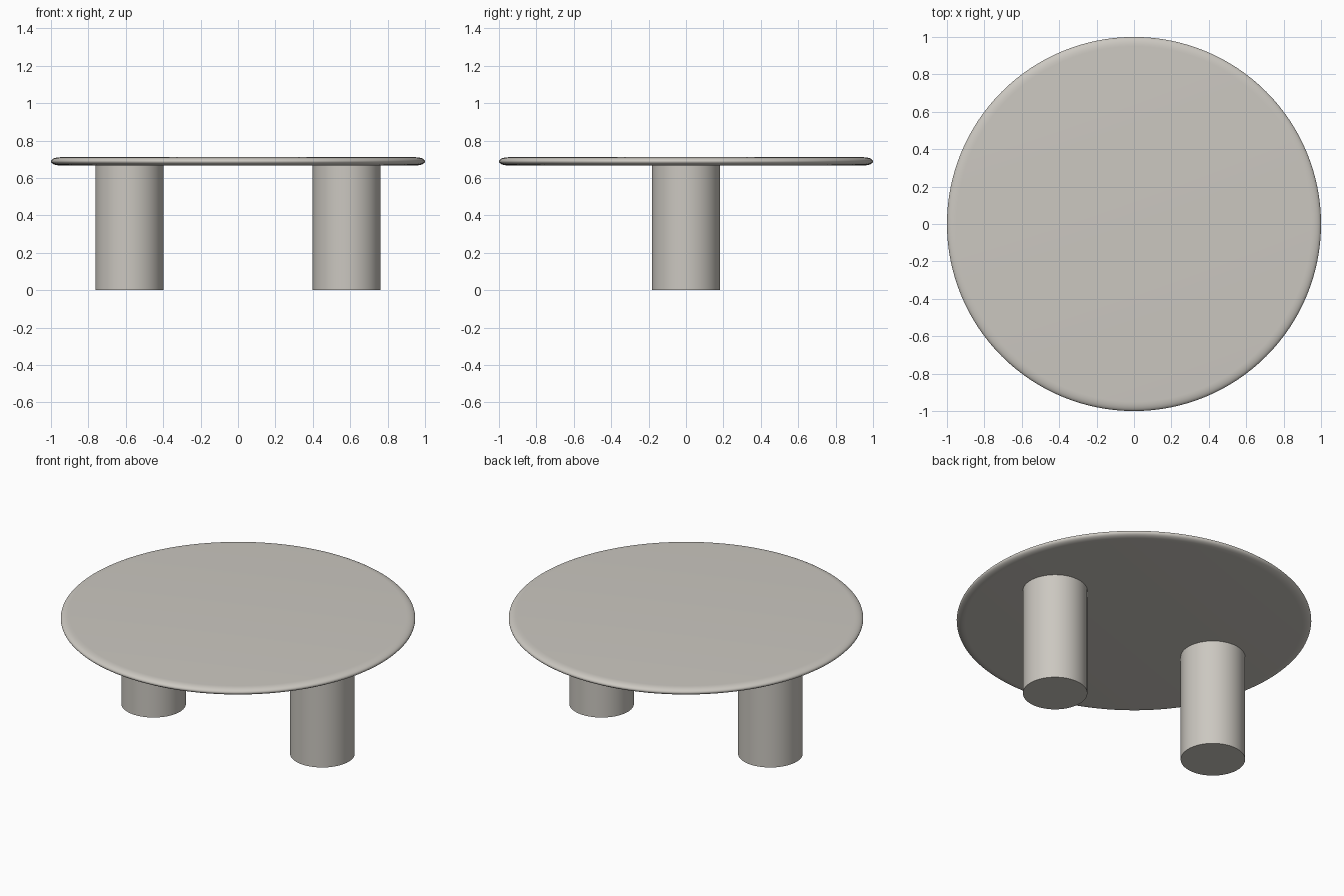
import bpy, bmesh, math

if "Cube" in bpy.data.objects:
    bpy.data.objects.remove(bpy.data.objects["Cube"])

TOP_Z, UNDER_Z = 0.711, 0.667   # table top thickness
LEG_R, LEG_X = 0.182, 0.581

stone = bpy.data.materials.new("warm_grey")
stone.diffuse_color = (0.60, 0.575, 0.53, 1)
stone.use_nodes = True
stone.node_tree.nodes["Principled BSDF"].inputs["Base Color"].default_value = stone.diffuse_color


def revolve(name, profile, x=0.0, sides=128):
    """Solid of revolution from (radius, z) points, capped at both ends."""
    bm = bmesh.new()
    rings = [[bm.verts.new((r * math.cos(2 * math.pi * i / sides),
                            r * math.sin(2 * math.pi * i / sides), z))
              for i in range(sides)] for r, z in profile]
    for a, b in zip(rings, rings[1:]):
        for i in range(sides):
            j = (i + 1) % sides
            bm.faces.new((a[i], a[j], b[j], b[i]))
    bm.faces.new(rings[0][::-1])
    bm.faces.new(rings[-1])
    bmesh.ops.recalc_face_normals(bm, faces=bm.faces[:])
    mesh = bpy.data.meshes.new(name)
    bm.to_mesh(mesh)
    bm.free()
    mesh.materials.append(stone)
    obj = bpy.data.objects.new(name, mesh)
    obj.location.x = x
    bpy.context.collection.objects.link(obj)
    bpy.context.view_layer.objects.active = obj
    obj.select_set(True)
    bpy.ops.object.shade_smooth_by_angle(angle=math.radians(40))
    obj.select_set(False)
    return obj


# Round table top with a soft elliptical edge
mid, half, edge = (TOP_Z + UNDER_Z) / 2, (TOP_Z - UNDER_Z) / 2, 0.05
steps = 12
rim = []
for k in range(steps + 1):
    a = -math.pi / 2 + math.pi * k / steps
    rim.append((1 - edge + edge * math.cos(a), mid + half * math.sin(a)))
revolve("table_top", rim)

# Two cylindrical legs
for side, name in ((-1, "left_leg"), (1, "right_leg")):
    revolve(name, [(LEG_R, 0), (LEG_R, UNDER_Z)], side * LEG_X, 64)
